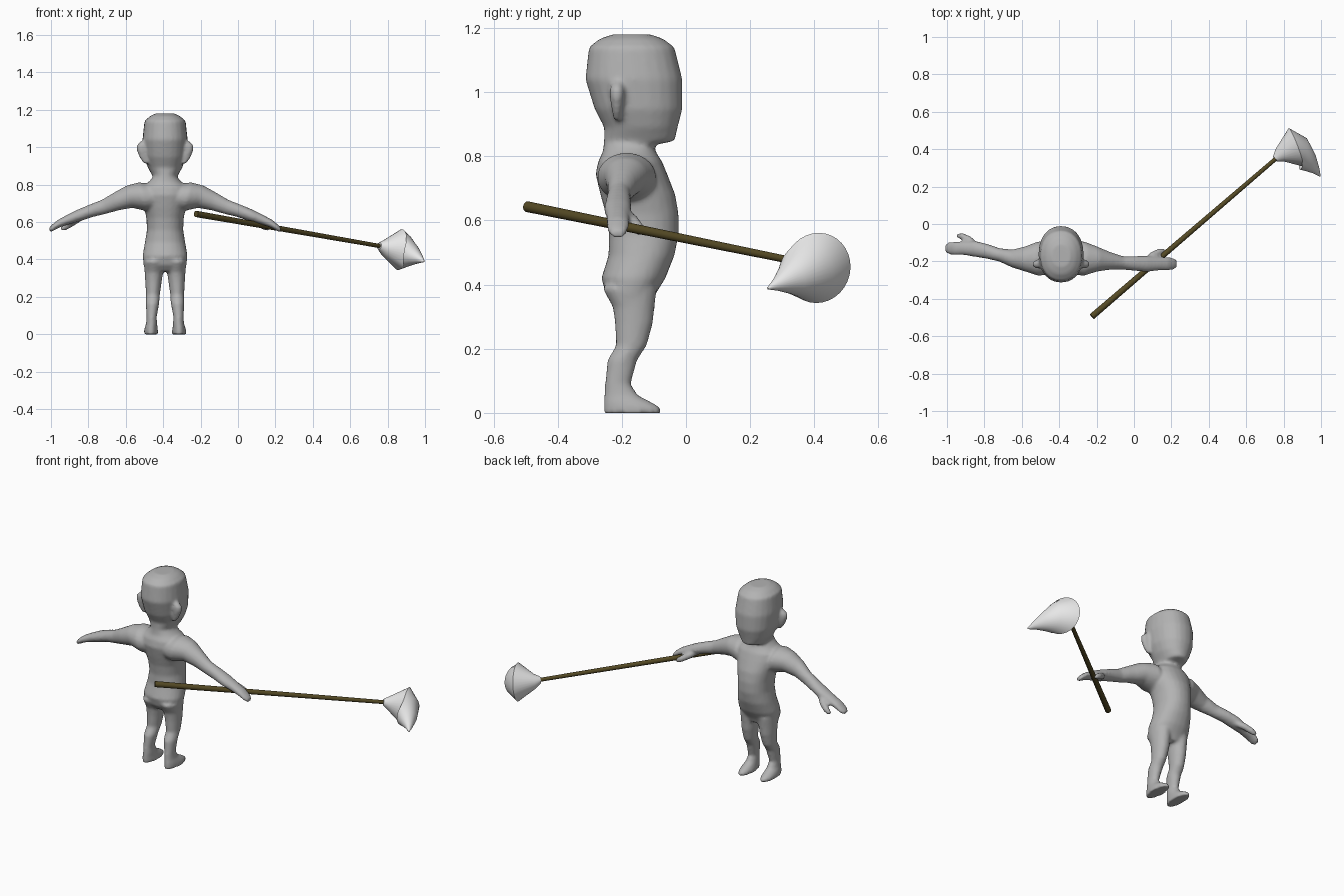
import bpy, bmesh, math
from mathutils import Vector

CX = -0.39  # centre line of the figure


def material(name, rgb):
    m = bpy.data.materials.new(name)
    m.diffuse_color = (*rgb, 1)
    return m


GREY = material("body grey", (0.45, 0.45, 0.45))
WHITE = material("pale blade", (0.8, 0.8, 0.8))
WOOD = material("dark olive wood", (0.09, 0.068, 0.018))


def loft(bm, rings, sides=20, power=1.0):
    """Skin a list of (centre, u_axis, v_axis) elliptical rings and cap both ends."""
    loops = []
    for c, u, v in rings:
        loop = []
        for i in range(sides):
            a = 2 * math.pi * i / sides
            ca, sa = math.cos(a), math.sin(a)
            ca = math.copysign(abs(ca) ** power, ca)
            sa = math.copysign(abs(sa) ** power, sa)
            loop.append(bm.verts.new(Vector(c) + Vector(u) * ca + Vector(v) * sa))
        loops.append(loop)
    for a, b in zip(loops, loops[1:]):
        for i in range(sides):
            j = (i + 1) % sides
            bm.faces.new((a[i], a[j], b[j], b[i]))
    bm.faces.new(loops[0][::-1])
    bm.faces.new(loops[-1])


def level(z, x, hw, y0, y1):
    """Horizontal ring from its height, half width and depth range."""
    return ((x, (y0 + y1) / 2, z), (hw, 0, 0), (0, (y1 - y0) / 2, 0))


def facing(c, n, r):
    """Round ring at c facing direction n."""
    n = Vector(n).normalized()
    u = n.cross(Vector((0, 0, 1))).normalized()
    return (c, u * r, u.cross(n) * r)


def finish(bm, name, mat):
    bmesh.ops.recalc_face_normals(bm, faces=bm.faces[:])
    me = bpy.data.meshes.new(name)
    bm.to_mesh(me)
    bm.free()
    me.materials.append(mat)
    ob = bpy.data.objects.new(name, me)
    bpy.context.collection.objects.link(ob)
    return ob


# Torso, neck and head: (z, half width, back y, front y)
bm = bmesh.new()
trunk = [
    (0.335, 0.09, -0.22, -0.11), (0.37, 0.115, -0.25, -0.095),
    (0.42, 0.12, -0.264, -0.064), (0.49, 0.108, -0.242, -0.036),
    (0.556, 0.097, -0.24, -0.023), (0.62, 0.1, -0.25, -0.023),
    (0.68, 0.112, -0.267, -0.033), (0.744, 0.13, -0.282, -0.058),
    (0.785, 0.125, -0.274, -0.075), (0.812, 0.09, -0.26, -0.093),
    (0.835, 0.068, -0.257, -0.1), (0.848, 0.068, -0.256, -0.035),
    (0.89, 0.092, -0.255, -0.026), (0.947, 0.112, -0.285, -0.011),
    (1.04, 0.121, -0.314, -0.011), (1.14, 0.11, -0.303, -0.036),
    (1.166, 0.08, -0.27, -0.07), (1.18, 0.05, -0.23, -0.11)]
loft(bm, [level(z, CX, w, a, b) for z, w, a, b in trunk], 24, 0.92)

# Arms: (distance from centre line, z, depth radius, height radius)
arm = [(0.04, 0.735, 0.08, 0.065), (0.12, 0.735, 0.093, 0.077),
       (0.19, 0.735, 0.068, 0.06), (0.26, 0.71, 0.048, 0.048),
       (0.33, 0.68, 0.036, 0.038), (0.40, 0.658, 0.04, 0.033),
       (0.46, 0.635, 0.043, 0.031), (0.52, 0.612, 0.036, 0.025),
       (0.57, 0.59, 0.036, 0.02), (0.602, 0.568, 0.032, 0.016),
       (0.618, 0.556, 0.02, 0.012)]
arm_y = {1: (-.185, -.185, -.187, -.197, -.208, -.211, -.213, -.213, -.213, -.213, -.212),
         -1: (-.185, -.185, -.187, -.185, -.165, -.145, -.133, -.13, -.13, -.13, -.13)}
# Legs and feet: (z, distance from centre line, half width, back y, front y)
leg = [(0.39, 0.06, 0.055, -0.262, -0.09), (0.33, 0.06, 0.049, -0.228, -0.098),
       (0.28, 0.062, 0.044, -0.222, -0.103), (0.21, 0.065, 0.037, -0.218, -0.122),
       (0.165, 0.067, 0.036, -0.245, -0.152), (0.09, 0.072, 0.027, -0.253, -0.172),
       (0.055, 0.072, 0.03, -0.255, -0.15), (0.032, 0.075, 0.035, -0.257, -0.105),
       (0.016, 0.075, 0.038, -0.257, -0.078), (-0.001, 0.075, 0.038, -0.257, -0.078)]
for s in (1, -1):
    loft(bm, [((CX + s * d, y, z), (0, ry, 0), (0.25 * s * rz, 0, rz))
              for (d, z, ry, rz), y in zip(arm, arm_y[s])])
    loft(bm, [level(z, CX + s * d, w, a, b) for z, d, w, a, b in leg])
    # Thumb
    hy = arm_y[s][-1]
    loft(bm, [facing((CX + s * d, hy + dy, z), (s, 0.5, -0.5), r) for d, dy, z, r in
              ((0.45, 0.01, 0.625, 0.018), (0.49, 0.045, 0.6, 0.02),
               (0.53, 0.065, 0.575, 0.018), (0.555, 0.07, 0.56, 0.012))], 12)
    # Ear, wider at the top
    loft(bm, [level(z, CX + s * d, w, -0.215 - t, -0.215 + t) for z, d, w, t in
              ((0.91, 0.1, 0.012, 0.01), (0.945, 0.115, 0.022, 0.017),
               (0.985, 0.122, 0.031, 0.023), (1.01, 0.122, 0.03, 0.023),
               (1.03, 0.115, 0.018, 0.014))], 12)
body = finish(bm, "figure_body", GREY)

# Fuse the limbs into one soft skin
remesh = body.modifiers.new("fuse", 'REMESH')
remesh.mode = 'VOXEL'
remesh.voxel_size = 0.009
remesh.use_smooth_shade = True
soften = body.modifiers.new("soften", 'SMOOTH')
soften.factor = 0.5
soften.iterations = 4

# Staff, tapering towards the blade
start, end = Vector((-0.225, -0.495, 0.643)), Vector((0.765, 0.355, 0.47))
axis = end - start
bm = bmesh.new()
loft(bm, [facing(start, axis, 0.017), facing(end, axis, 0.011)], 16)
staff = finish(bm, "staff", WOOD)

# Blade: funnel off the staff that bends round to a horn tip
bm = bmesh.new()
horn = [((0.755, 0.347, 0.472), axis, 0.018),
        ((0.782, 0.367, 0.463), (0.8, 0.6, -0.13), 0.042),
        ((0.866, 0.41, 0.452), (0.93, 0.35, -0.1), 0.11),
        ((0.905, 0.375, 0.44), (0.93, -0.2, -0.15), 0.086),
        ((0.94, 0.328, 0.42), (0.8, -0.55, -0.25), 0.052),
        ((0.972, 0.287, 0.402), (0.6, -0.75, -0.3), 0.023),
        ((0.996, 0.255, 0.388), (0.6, -0.75, -0.3), 0.003)]
loft(bm, [facing(*h) for h in horn], 32)
blade = finish(bm, "horn_blade", WHITE)

for ob in (staff, blade):
    bpy.ops.object.select_all(action='DESELECT')
    ob.select_set(True)
    bpy.context.view_layer.objects.active = ob
    bpy.ops.object.shade_smooth_by_angle(angle=math.radians(35))
